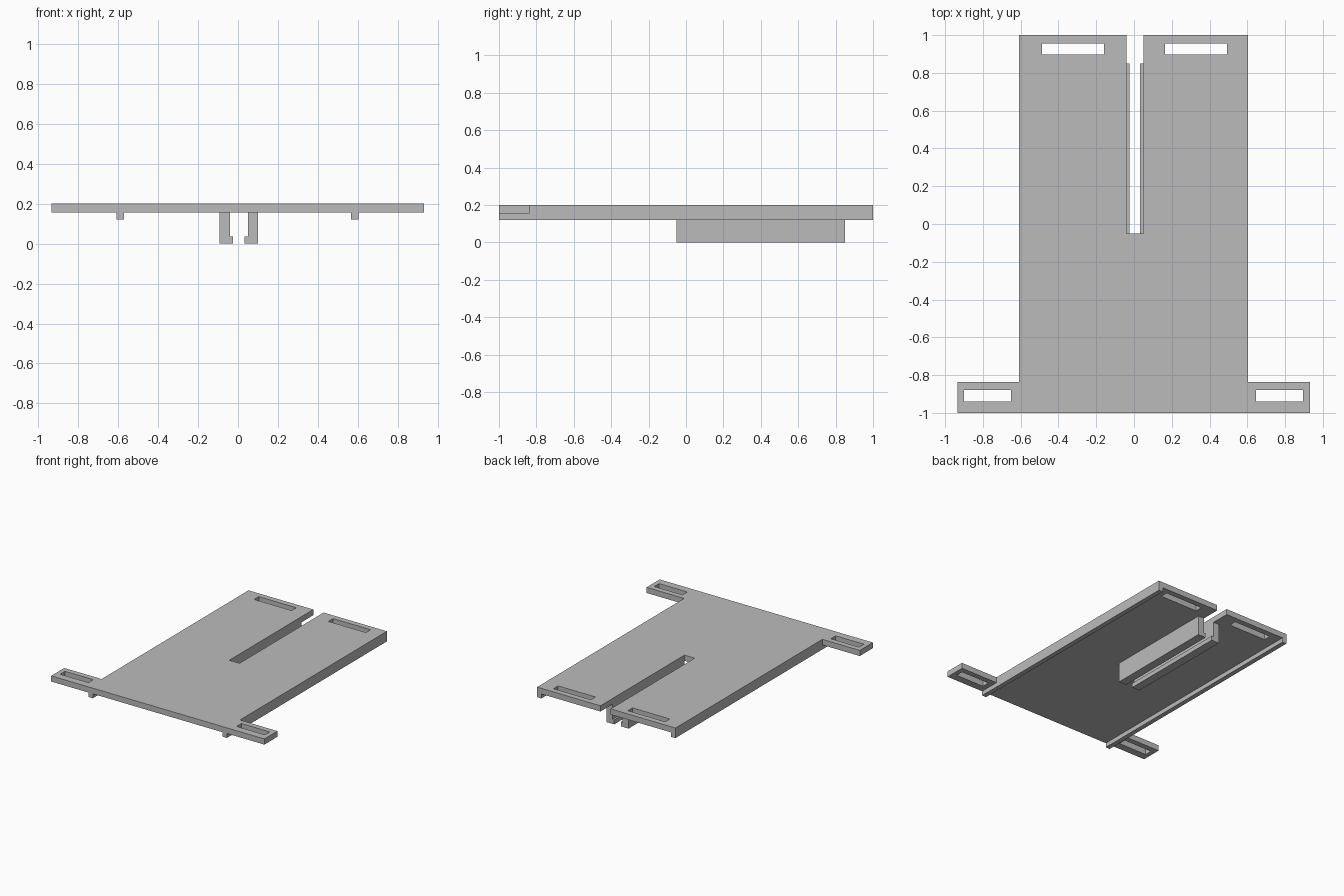
import bpy
import bmesh
from mathutils import Vector

cube = bpy.data.objects.get("Cube")
if cube:
    bpy.data.objects.remove(cube, do_unlink=True)

grey = bpy.data.materials.new("plain grey")
grey.use_nodes = True
grey.diffuse_color = (0.5, 0.5, 0.5, 1)
grey.node_tree.nodes["Principled BSDF"].inputs["Base Color"].default_value = (0.5, 0.5, 0.5, 1)

TOP, UNDERSIDE, RAIL_BOTTOM = 0.2, 0.155, 0.12
LEFT, RIGHT = -0.608, 0.603        # main panel sides
SLOT_X, SLOT_HALF = 0.004, 0.045   # central slot
SLOT_END, JAW_BACK = -0.05, 0.85


def prism(name, loops, depth):
    """Fill closed outlines (the first is outer, the rest holes) and extrude."""
    bm = bmesh.new()
    edges = []
    for loop in loops:
        verts = [bm.verts.new(p) for p in loop]
        edges += [bm.edges.new((v, verts[i - 1])) for i, v in enumerate(verts)]
    bmesh.ops.triangle_fill(bm, use_beauty=True, edges=edges)
    result = bmesh.ops.extrude_face_region(bm, geom=bm.faces[:], use_keep_orig=True)
    moved = [v for v in result["geom"] if isinstance(v, bmesh.types.BMVert)]
    bmesh.ops.translate(bm, verts=moved, vec=Vector(depth))
    bmesh.ops.recalc_face_normals(bm, faces=bm.faces[:])
    mesh = bpy.data.meshes.new(name)
    bm.to_mesh(mesh)
    bm.free()
    mesh.materials.append(grey)
    obj = bpy.data.objects.new(name, mesh)
    bpy.context.collection.objects.link(obj)
    return obj


def rect(x0, x1, y0, y1):
    return [(x0, y0, UNDERSIDE), (x1, y0, UNDERSIDE), (x1, y1, UNDERSIDE), (x0, y1, UNDERSIDE)]


# Flat panel with front ears, central slot and four strap slots
slot_l, slot_r = SLOT_X - SLOT_HALF, SLOT_X + SLOT_HALF
outline = [(-0.935, -1), (0.931, -1), (0.931, -0.837), (RIGHT, -0.837), (RIGHT, 1),
           (slot_r, 1), (slot_r, SLOT_END), (slot_l, SLOT_END), (slot_l, 1),
           (LEFT, 1), (LEFT, -0.837), (-0.935, -0.837)]
outline = [(x, y, UNDERSIDE) for x, y in outline]
holes = [rect(-0.487, -0.159, 0.897, 0.955), rect(0.164, 0.492, 0.897, 0.955),
         rect(-0.899, -0.651, -0.94, -0.88), rect(0.646, 0.894, -0.94, -0.88)]
prism("panel", [outline] + holes, (0, 0, TOP - UNDERSIDE))

# Side rails and L-shaped jaws beneath the slot
for side, sign, edge in (("left", 1, RIGHT), ("right", -1, LEFT)):
    inner = edge - sign * 0.037
    prism(side + "_rail", [[(edge, -1, RAIL_BOTTOM), (inner, -1, RAIL_BOTTOM),
                            (inner, -1, UNDERSIDE), (edge, -1, UNDERSIDE)]], (0, 2, 0))
    profile = [(0.097, UNDERSIDE), (0.097, 0), (0.029, 0), (0.029, 0.035),
               (SLOT_HALF, 0.035), (SLOT_HALF, UNDERSIDE)]
    prism(side + "_jaw", [[(SLOT_X + sign * x, SLOT_END, z) for x, z in profile]],
          (0, JAW_BACK - SLOT_END, 0))
